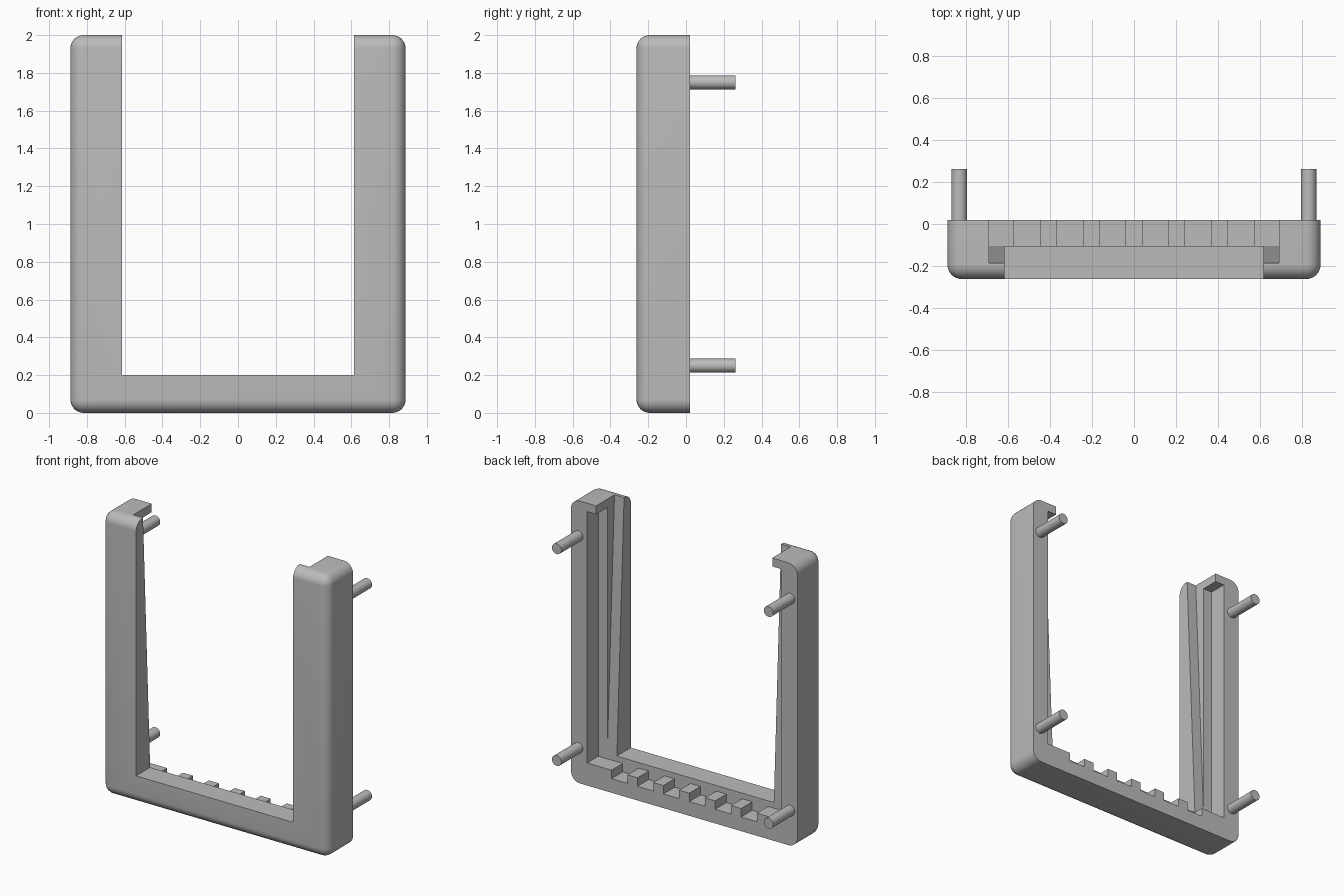
import bpy, bmesh, math
from mathutils import Matrix

if "Cube" in bpy.data.objects:
    bpy.data.objects.remove(bpy.data.objects["Cube"], do_unlink=True)

grey = bpy.data.materials.new("plain_grey")
grey.use_nodes = True
grey.diffuse_color = (0.5, 0.5, 0.5, 1)
grey.node_tree.nodes["Principled BSDF"].inputs["Base Color"].default_value = (0.5, 0.5, 0.5, 1)

HALF, TOP = 0.887, 2.0            # outer frame
FRONT, BACK = -0.262, 0.02
OPEN, LIP = 0.615, 0.2            # front opening
SLOT, POCKET, STEP = 0.69, 0.76, -0.105
LEDGE, NOTCH, CAP = 0.16, 0.1, 1.94


def finish(name, bm):
    bmesh.ops.recalc_face_normals(bm, faces=bm.faces)
    mesh = bpy.data.meshes.new(name)
    bm.to_mesh(mesh)
    bm.free()
    obj = bpy.data.objects.new(name, mesh)
    bpy.context.collection.objects.link(obj)
    mesh.materials.append(grey)
    return obj


def prism(name, x0, x1, yz):
    """Extrude a y-z outline along x."""
    bm = bmesh.new()
    face = bm.faces.new([bm.verts.new((x0, y, z)) for y, z in yz])
    new = bmesh.ops.extrude_face_region(bm, geom=[face])["geom"]
    bmesh.ops.translate(bm, vec=(x1 - x0, 0, 0),
                        verts=[v for v in new if isinstance(v, bmesh.types.BMVert)])
    return finish(name, bm)


def box(name, x0, x1, y0, y1, z0, z1):
    return prism(name, x0, x1, [(y0, z0), (y1, z0), (y1, z1), (y0, z1)])


def select_only(obj):
    bpy.ops.object.select_all(action='DESELECT')
    obj.select_set(True)
    bpy.context.view_layer.objects.active = obj


def cut(obj, cutter):
    mod = obj.modifiers.new("cut", 'BOOLEAN')
    mod.operation, mod.solver, mod.object = 'DIFFERENCE', 'EXACT', cutter
    select_only(obj)
    bpy.ops.object.modifier_apply(modifier=mod.name)
    bpy.data.objects.remove(cutter, do_unlink=True)


# Frame block, rounded everywhere except around the flat back
frame = box("frame", -HALF, HALF, FRONT, BACK, 0, TOP)
bm = bmesh.new()
bm.from_mesh(frame.data)
outer = [e for e in bm.edges if not all(v.co.y > 0 for v in e.verts)]
bmesh.ops.bevel(bm, geom=outer, offset=0.07, segments=8, profile=0.5, affect='EDGES')
bm.to_mesh(frame.data)
bm.free()

# Front opening, rear pocket under the top caps, and the gap between the caps
cut(frame, box("opening", -OPEN, OPEN, -0.5, 0.1, LIP, 2.2))
cut(frame, box("pocket", -POCKET, POCKET, STEP, 0.1, LEDGE, CAP))
cut(frame, box("cap_gap", -SLOT, SLOT, STEP, 0.1, 1.8, 2.2))

# Tapered slot, widening towards the open top
slope = -0.08 / (TOP - LIP)
cut(frame, prism("slot", -SLOT, SLOT, [(-0.05, LIP), (STEP, LIP),
                                       (STEP + slope * 2, LIP + 2), (-0.05, LIP + 2)]))

# Vent notches along the bottom ledge
for i in range(6):
    c = (i - 2.5) * 0.203
    cut(frame, box("notch", c - 0.062, c + 0.062, STEP, 0.1, NOTCH, LEDGE + 0.02))

select_only(frame)
bpy.ops.object.shade_smooth_by_angle(angle=math.radians(30))

# Mounting pegs on the back
for side, x in (("left", 0.83), ("right", -0.83)):
    for level, z in (("lower", 0.25), ("upper", 1.75)):
        bm = bmesh.new()
        place = Matrix.Translation((x, 0.13, z)) @ Matrix.Rotation(math.pi / 2, 4, 'X')
        bmesh.ops.create_cone(bm, cap_ends=True, segments=32, radius1=0.037,
                              radius2=0.037, depth=0.264, matrix=place)
        peg = finish(f"{level}_{side}_peg", bm)
        select_only(peg)
        bpy.ops.object.shade_smooth_by_angle(angle=math.radians(30))
